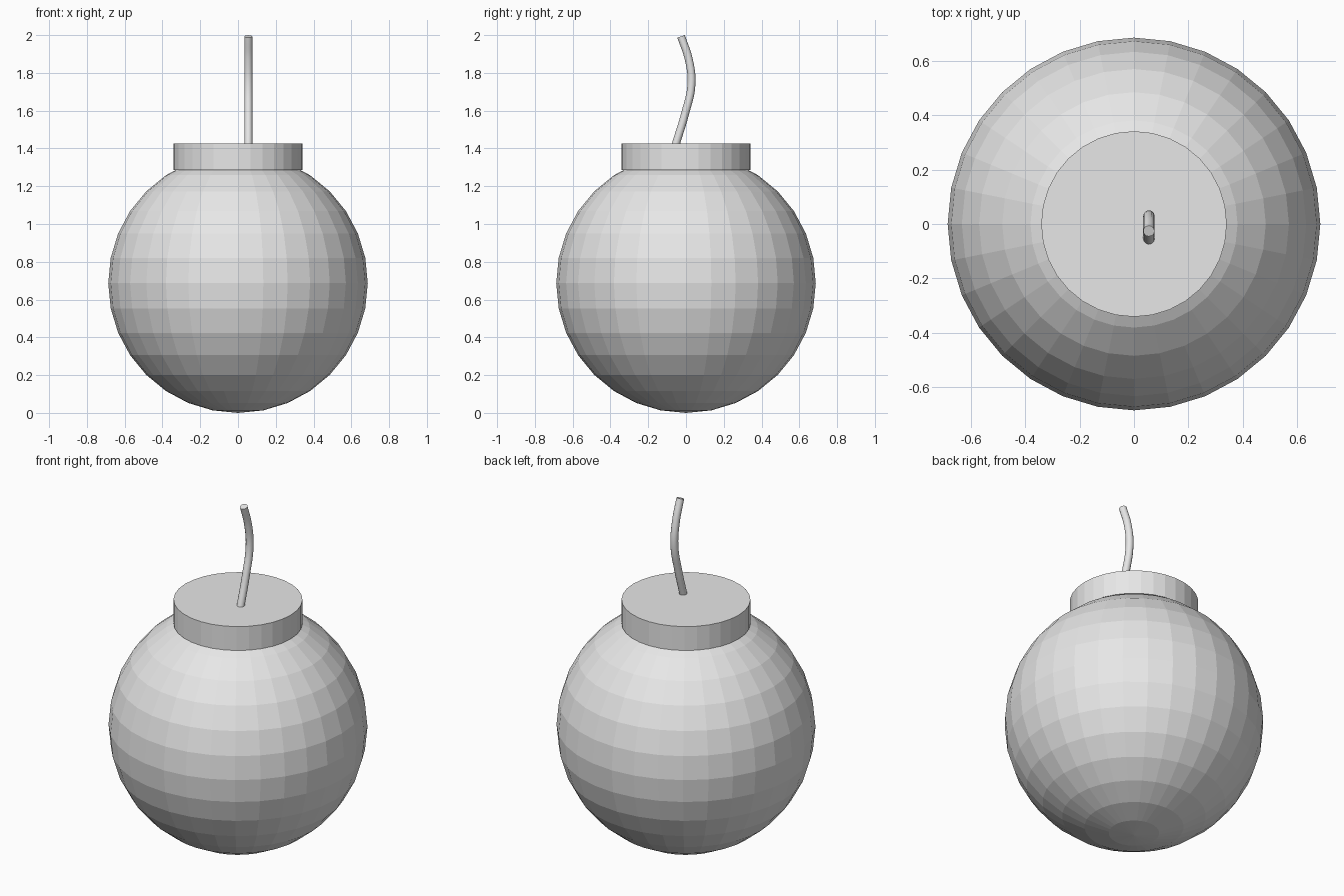
import bpy, math

if "Cube" in bpy.data.objects:
    bpy.data.objects.remove(bpy.data.objects["Cube"])

grey = bpy.data.materials.new("light grey")
grey.diffuse_color = (0.8, 0.8, 0.8, 1)
grey.use_nodes = True
grey.node_tree.nodes["Principled BSDF"].inputs["Base Color"].default_value = grey.diffuse_color


def finish(obj, name):
    obj.name = name
    obj.data.materials.append(grey)


# Round faceted body
R = 0.687
bpy.ops.mesh.primitive_uv_sphere_add(segments=32, ring_count=16, radius=R, location=(0, 0, R))
finish(bpy.context.object, "body")

# Flat collar on top
bottom, top = 1.285, 1.425
bpy.ops.mesh.primitive_cylinder_add(vertices=32, radius=0.342, depth=top - bottom,
                                    location=(0, 0, (top + bottom) / 2))
finish(bpy.context.object, "collar")

# Wavy fuse, bent in the y-z plane
path = [(-0.066, 1.38), (-0.053, 1.425), (-0.006, 1.58), (0.029, 1.74), (0.015, 1.87), (-0.026, 1.993)]
curve = bpy.data.curves.new("fuse", 'CURVE')
curve.dimensions = '3D'
curve.bevel_depth = 0.021
curve.bevel_resolution = 4
curve.resolution_u = 6
curve.use_fill_caps = True
spline = curve.splines.new('BEZIER')
spline.bezier_points.add(len(path) - 1)
for point, (y, z) in zip(spline.bezier_points, path):
    point.co = (0.055, y, z)
    point.handle_left_type = point.handle_right_type = 'AUTO'
fuse = bpy.data.objects.new("fuse", curve)
bpy.context.collection.objects.link(fuse)
bpy.ops.object.select_all(action='DESELECT')
fuse.select_set(True)
bpy.context.view_layer.objects.active = fuse
bpy.ops.object.convert(target='MESH')
fuse = bpy.context.object
finish(fuse, "fuse")
bpy.ops.object.shade_smooth_by_angle(angle=math.radians(50))
